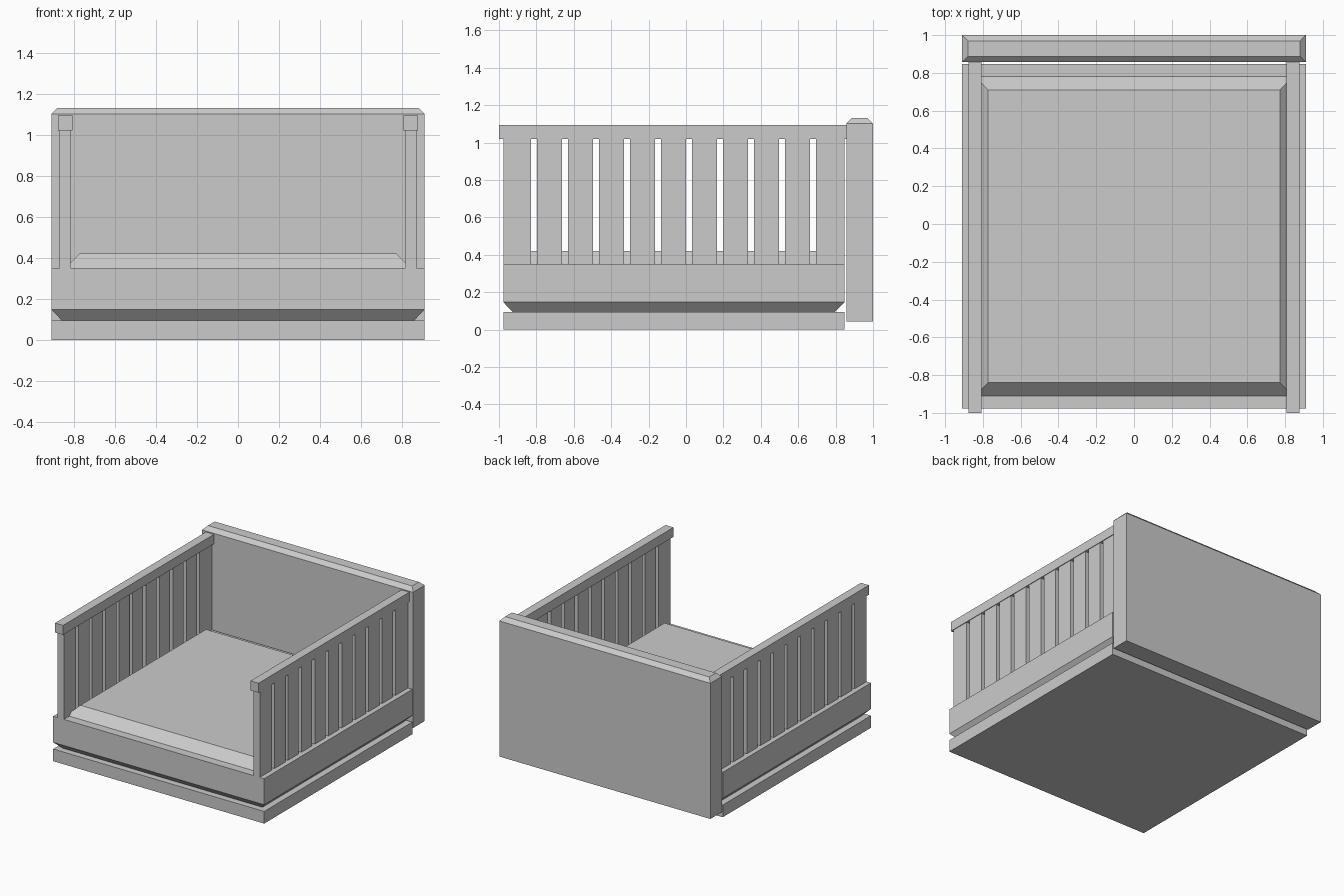
import bpy, bmesh

if "Cube" in bpy.data.objects:
    bpy.data.objects.remove(bpy.data.objects["Cube"])

W = 0.91                 # half width
Y0, Y1 = -0.977, 0.847   # front and back of the base


def stack(name, x, y, levels):
    """Solid from stacked rectangles; x, y are (min, max), levels are (z, inset)."""
    bm = bmesh.new()
    rings = []
    for z, d in levels:
        a, b, c, e = x[0] + d, x[1] - d, y[0] + d, y[1] - d
        rings.append([bm.verts.new(p) for p in
                      ((a, c, z), (b, c, z), (b, e, z), (a, e, z))])
    bm.faces.new(rings[0][::-1])
    bm.faces.new(rings[-1])
    for lo, hi in zip(rings, rings[1:]):
        for i in range(4):
            j = (i + 1) % 4
            bm.faces.new((lo[i], lo[j], hi[j], hi[i]))
    me = bpy.data.meshes.new(name)
    bm.to_mesh(me)
    bm.free()
    ob = bpy.data.objects.new(name, me)
    bpy.context.collection.objects.link(ob)
    return ob


def mirrored(ob):
    ob.modifiers.new("mirror", "MIRROR").use_axis[0] = True


# Plinth, and the seat frame with undercut below and sloped cushion on top
stack("plinth", (-W, W), (Y0, Y1), [(0, 0), (0.095, 0)])
stack("seat_frame_and_cushion", (-W, W), (Y0, Y1),
      [(0.095, 0.05), (0.147, 0), (0.35, 0), (0.35, 0.067), (0.42, 0.138)])

# Solid back panel with chamfered top
stack("back_panel", (-W, W), (0.857, 1.0), [(0.045, 0), (1.102, 0), (1.132, 0.03)])

# Side rails
mirrored(stack("side_rail", (0.808, 0.877), (-1.0, 0.857), [(1.02, 0), (1.094, 0)]))

# Side slats, the end ones slightly wider
COUNT, PITCH, GAP = 11, 0.1657, 0.033
for i in range(COUNT):
    start = Y0 if i == 0 else -0.796 + PITCH * (i - 1)
    end = Y1 if i == COUNT - 1 else -0.796 - GAP + PITCH * i
    mirrored(stack(f"side_slat_{i + 1}", (0.817, 0.872), (start, end),
                   [(0.35, 0), (1.02, 0)]))
